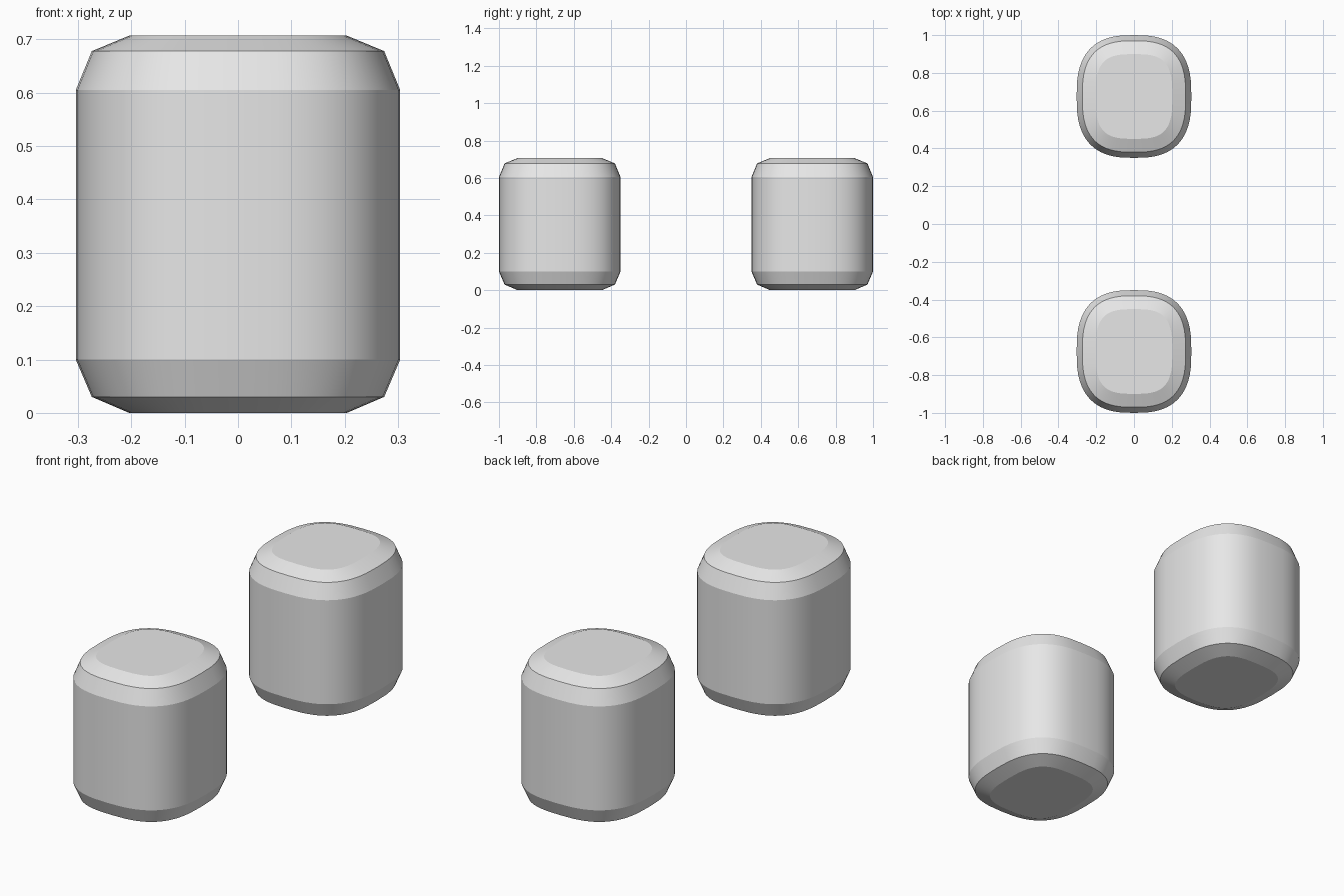
import bpy
import bmesh
import math

cube = bpy.data.objects.get("Cube")
if cube:
    bpy.data.objects.remove(cube, do_unlink=True)

HALF_X, HALF_Y = 0.304, 0.325
POWER = 1.6          # dual exponent of the rounded-square outline
SEGMENTS = 64
# (height, inward offset) of each ring, bottom to top
RINGS = [(0, 0.1), (0.03, 0.03), (0.1, 0), (0.605, 0), (0.678, 0.03), (0.707, 0.1)]

grey = bpy.data.materials.new("light grey")
grey.use_nodes = True
colour = (0.8, 0.8, 0.8, 1)
grey.diffuse_color = colour
grey.node_tree.nodes["Principled BSDF"].inputs["Base Color"].default_value = colour


def outline_point(angle, inset):
    """Point of the rounded square whose normal has this angle, moved inwards."""
    c, s = math.cos(angle), math.sin(angle)
    u, v = abs(HALF_X * c), abs(HALF_Y * s)
    support = (u ** POWER + v ** POWER) ** (1 / POWER)
    x = math.copysign(HALF_X * (u / support) ** (POWER - 1), c)
    y = math.copysign(HALF_Y * (v / support) ** (POWER - 1), s)
    # drop floating point residue where the normal lies on an axis
    x = 0 if abs(c) < 1e-6 else x
    y = 0 if abs(s) < 1e-6 else y
    return x - inset * c, y - inset * s


def make_block(name, centre_y):
    bm = bmesh.new()
    rings = []
    for z, inset in RINGS:
        ring = []
        for i in range(SEGMENTS):
            x, y = outline_point(math.tau * i / SEGMENTS, inset)
            ring.append(bm.verts.new((x, y, z)))
        rings.append(ring)
    # walls and chamfers
    for low, high in zip(rings, rings[1:]):
        for i in range(SEGMENTS):
            j = (i + 1) % SEGMENTS
            bm.faces.new((low[i], low[j], high[j], high[i]))
    # flat caps
    bm.faces.new(rings[0][::-1])
    bm.faces.new(rings[-1])

    mesh = bpy.data.meshes.new(name)
    bm.to_mesh(mesh)
    bm.free()
    mesh.materials.append(grey)
    block = bpy.data.objects.new(name, mesh)
    block.location.y = centre_y
    bpy.context.collection.objects.link(block)

    # smooth around the sides, crisp at the chamfers
    bpy.ops.object.select_all(action='DESELECT')
    block.select_set(True)
    bpy.context.view_layer.objects.active = block
    bpy.ops.object.shade_smooth_by_angle(angle=math.radians(15))


make_block("front_block", -0.675)
make_block("rear_block", 0.675)
